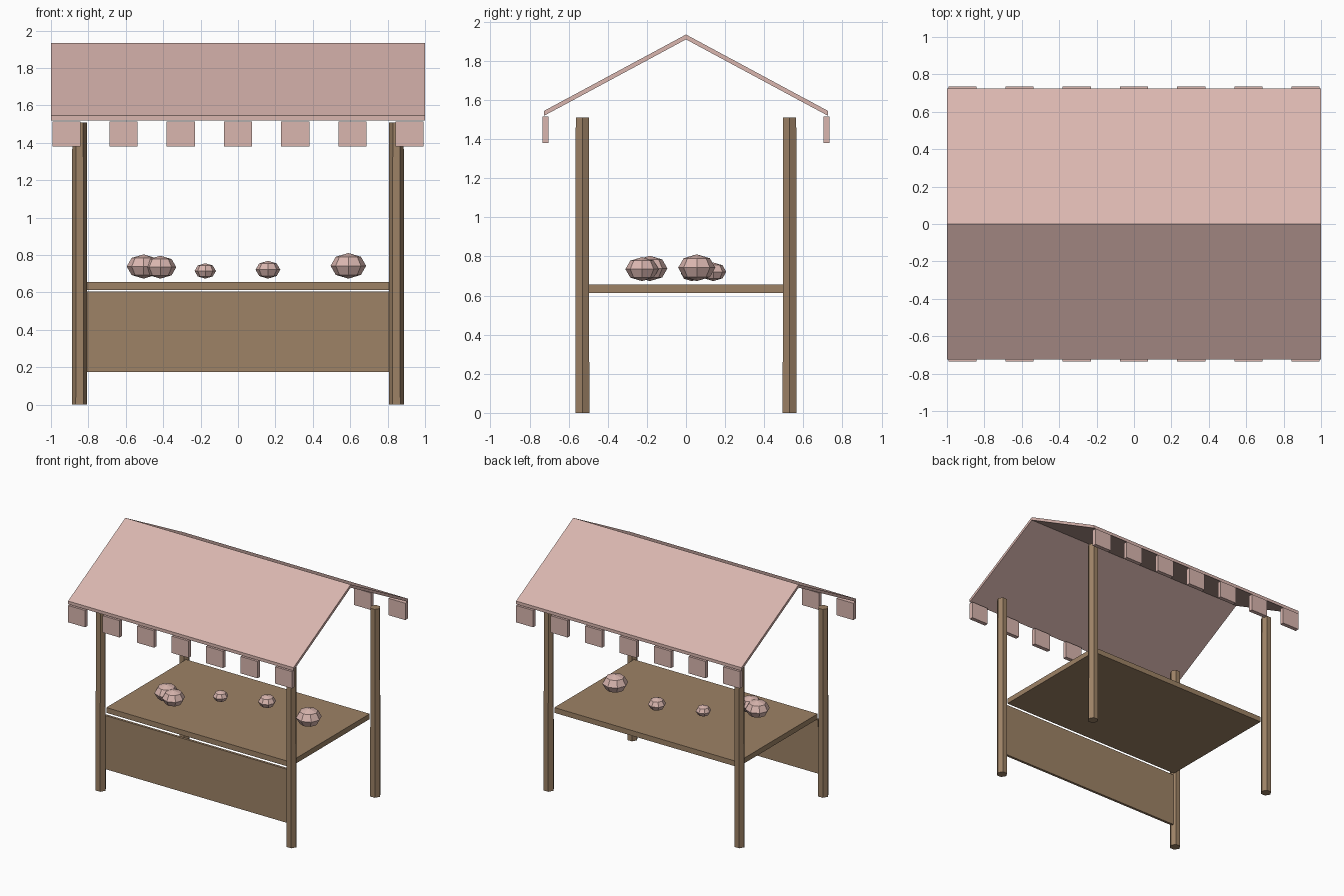
import bpy
import math

default = bpy.data.objects.get("Cube")
if default:
    bpy.data.objects.remove(default, do_unlink=True)


def material(name, rgb):
    mat = bpy.data.materials.new(name)
    mat.use_nodes = True
    colour = (*rgb, 1)
    mat.diffuse_color = colour
    mat.node_tree.nodes["Principled BSDF"].inputs["Base Color"].default_value = colour
    return mat


PINK = material("pale pink", (0.70, 0.47, 0.43))
WOOD = material("brown wood", (0.34, 0.225, 0.133))


def finish(obj, name, mat):
    obj.name = name
    obj.data.name = name
    obj.data.materials.append(mat)
    return obj


def box(name, mat, centre, size):
    bpy.ops.mesh.primitive_cube_add(size=1, location=centre)
    obj = bpy.context.object
    obj.scale = size
    bpy.ops.object.transform_apply(location=False, rotation=False, scale=True)
    return finish(obj, name, mat)


# Six-sided corner posts
POST_HEIGHT = 1.51
for x_side, x_name in ((1, "left"), (-1, "right")):
    for y_side, y_name in ((-1, "front"), (1, "back")):
        bpy.ops.mesh.primitive_cone_add(
            vertices=6, radius1=0.041, radius2=0.039, depth=POST_HEIGHT,
            location=(x_side * 0.847, y_side * 0.53, POST_HEIGHT / 2),
            rotation=(0, 0, math.pi / 2))
        finish(bpy.context.object, f"{y_name}_{x_name}_post", WOOD)

# Counter top and the panel below its front edge
box("counter_top", WOOD, (0, 0, 0.635), (1.63, 1.01, 0.042))
box("front_panel", WOOD, (0, -0.52, 0.389), (1.63, 0.02, 0.43))

# Gabled roof: a thin chevron profile run along x
EAVE, EAVE_Z, RIDGE_Z, THICK = 0.725, 1.545, 1.935, 0.025
top = [(-EAVE, EAVE_Z), (0, RIDGE_Z), (EAVE, EAVE_Z)]
section = top + [(y, z - THICK) for y, z in reversed(top)]
n = len(section)
verts = [(x, y, z) for x in (-1, 1) for y, z in section]
faces = [(i, (i + 1) % n, (i + 1) % n + n, i + n) for i in range(n)]
for a, b in ((0, 1), (1, 2)):          # end caps, one quad per slope
    cap = (a, b, n - 1 - b, n - 1 - a)
    faces += [cap[::-1], tuple(i + n for i in cap)]
mesh = bpy.data.meshes.new("roof")
mesh.from_pydata(verts, [], [f[::-1] for f in faces])
roof = bpy.data.objects.new("roof", mesh)
bpy.context.collection.objects.link(roof)
finish(roof, "roof", PINK)
bpy.context.view_layer.objects.active = roof
bpy.ops.object.select_all(action='DESELECT')
roof.select_set(True)
bpy.ops.object.mode_set(mode='EDIT')
bpy.ops.mesh.select_all(action='SELECT')
bpy.ops.mesh.normals_make_consistent(inside=False)
bpy.ops.object.mode_set(mode='OBJECT')

# Hanging flaps along both eaves
for y_side, y_name in ((-1, "front"), (1, "back")):
    for i in range(7):
        box(f"{y_name}_flap_{i + 1}", PINK,
            ((i - 3) * 0.306, y_side * 0.718, 1.447), (0.15, 0.032, 0.135))

# Faceted fruit on the counter: x, y, radius
fruits = [(-0.505, -0.185, 0.09), (-0.415, -0.225, 0.085),
          (-0.175, 0.03, 0.057), (0.16, 0.14, 0.066), (0.59, 0.055, 0.095)]
for i, (x, y, r) in enumerate(fruits):
    height = 0.72 * r
    bpy.ops.mesh.primitive_uv_sphere_add(
        segments=8, ring_count=4, radius=1, location=(x, y, 0.674 + height))
    fruit = bpy.context.object
    fruit.scale = (r, r, height)
    bpy.ops.object.transform_apply(location=False, rotation=False, scale=True)
    finish(fruit, f"fruit_{i + 1}", PINK)
